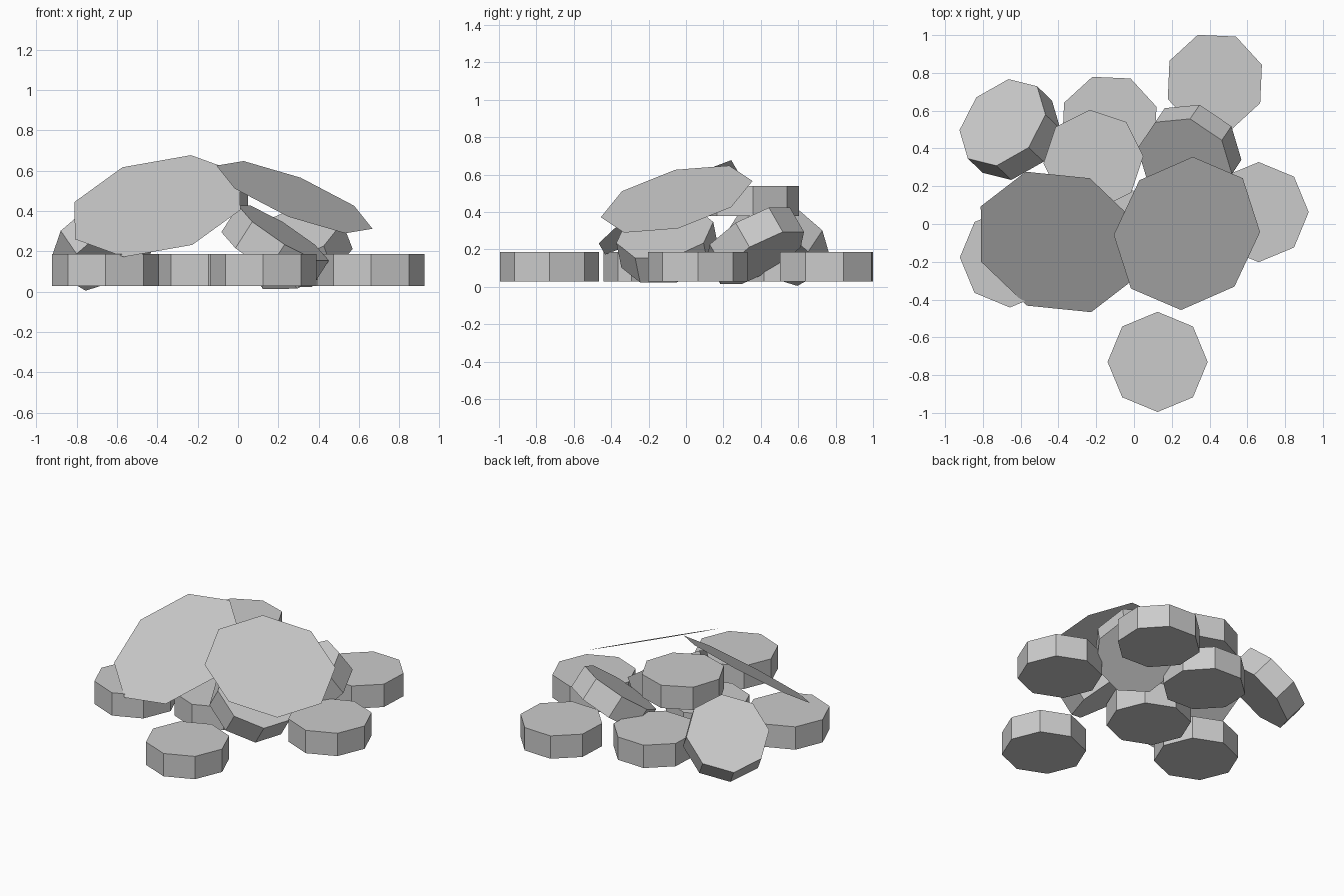
import bpy, bmesh
from math import radians, cos, sin
from mathutils import Matrix, Vector

if "Cube" in bpy.data.objects:
    bpy.data.objects.remove(bpy.data.objects["Cube"])

R, H = 0.265, 0.158   # stone radius and thickness


def frame(center, normal, ref):
    """Matrix with z along normal and x along ref (direction of one corner)."""
    n = Vector(normal).normalized()
    u = Vector(ref)
    u = (u - n * u.dot(n)).normalized()
    v = n.cross(u)
    m = Matrix((u, v, n)).transposed().to_4x4()
    m.translation = Vector(center)
    return m


def add_object(name, bm, matrix):
    mesh = bpy.data.meshes.new(name)
    bm.to_mesh(mesh)
    bm.free()
    ob = bpy.data.objects.new(name, mesh)
    ob.matrix_world = matrix
    bpy.context.collection.objects.link(ob)


def stone(name, center, normal=(0, 0, 1), ref=(1, 0, 0), turn=0):
    bm = bmesh.new()
    bmesh.ops.create_cone(bm, cap_ends=True, segments=8, radius1=R, radius2=R, depth=H)
    add_object(name, bm, frame(center, normal, ref) @ Matrix.Rotation(radians(turn), 4, 'Z'))


def pad(name, center, normal, ref, radius):
    bm = bmesh.new()
    bmesh.ops.create_circle(bm, cap_ends=True, segments=8, radius=radius)
    add_object(name, bm, frame(center, normal, ref))


# Stones lying flat: x, y, z, turn
flat = [
    (0.125, -0.73, 0.107, 0),
    (0.428, 0.752, 0.107, 20),
    (0.66, 0.063, 0.107, 0),
    (-0.657, -0.177, 0.107, 0),
    (-0.13, 0.53, 0.107, 20),
    (-0.146, -0.03, 0.107, 0),
    (-0.215, 0.34, 0.459, 4),
]
for i, (x, y, z, turn) in enumerate(flat):
    stone(f"flat_stone_{i + 1}", (x, y, z), turn=turn)

# Stones leaning against the pile
stone("tilted_stone_left", (-0.657, 0.5, 0.245), (-0.497, 0.477, 0.724), (-0.72, 0.69, 0))
stone("tilted_stone_back", (0.294, 0.37, 0.219), (-0.32, -0.47, 0.82), (0.56, 0.83, 0), 22.5)
stone("tilted_stone_front", (0.184, -0.1, 0.225), (0.53, -0.17, 0.83), (0.53, -0.17, 0), 22.5)

# Two thin pads resting on top
pad("right_pad", (0.28, -0.05, 0.469), (0.41, -0.27, 1), (0.387, 0.008, -0.158), 0.418)
pad("left_pad", (-0.40, -0.095, 0.425), (-0.24, -0.63, 1), (0.167, 0.338, 0.253), 0.453)
